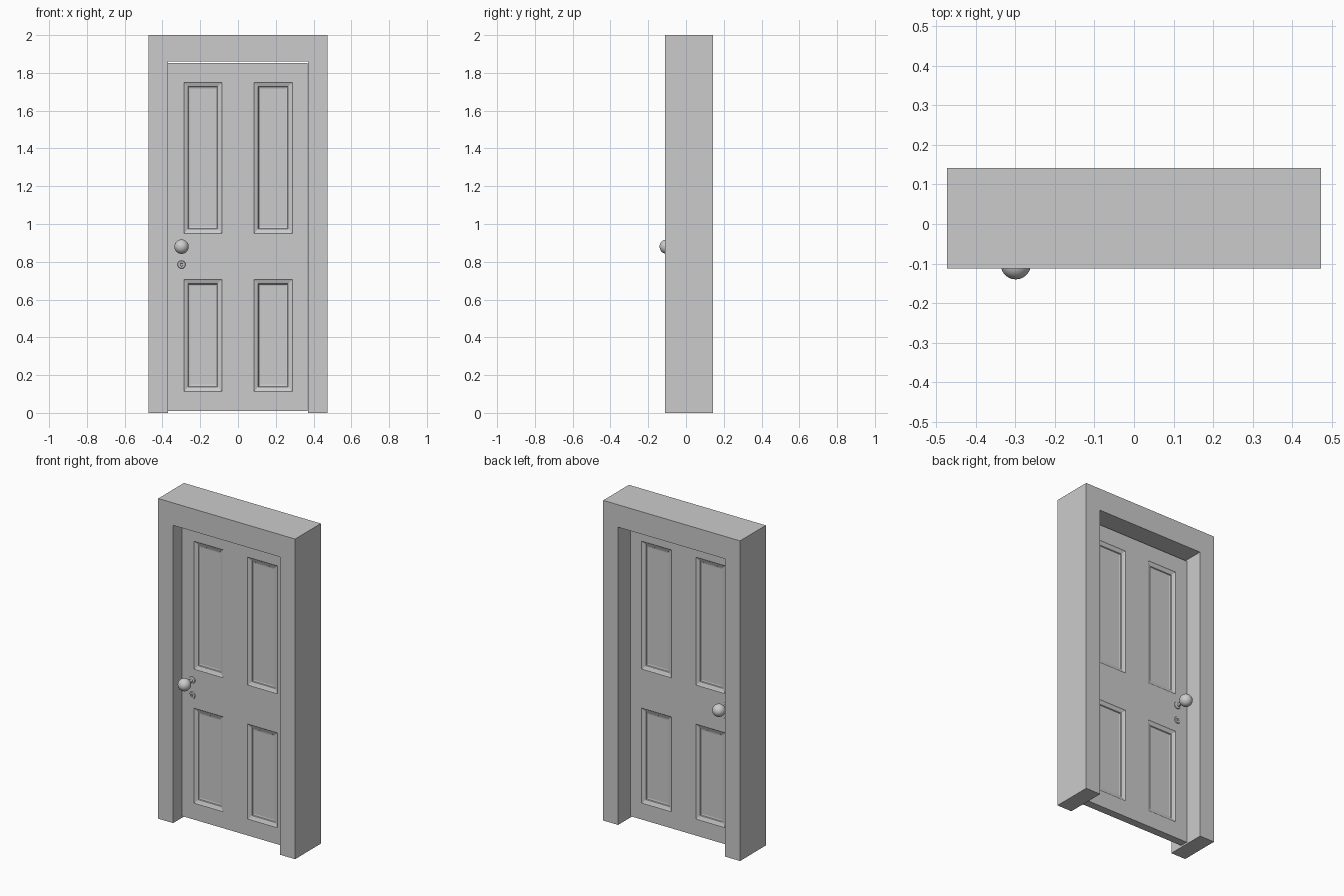
import bpy, bmesh, math
from mathutils import Matrix

if "Cube" in bpy.data.objects:
    bpy.data.objects.remove(bpy.data.objects["Cube"])


def make_object(name, bm):
    bmesh.ops.recalc_face_normals(bm, faces=bm.faces)
    mesh = bpy.data.meshes.new(name)
    bm.to_mesh(mesh)
    bm.free()
    obj = bpy.data.objects.new(name, mesh)
    bpy.context.collection.objects.link(obj)
    return obj


def mirror_y(obj, merge):
    mod = obj.modifiers.new("both_sides", 'MIRROR')
    mod.use_axis = (False, True, False)
    mod.use_mirror_merge = merge
    mod.merge_threshold = 0.0005


def lathe(name, profile, x, z, segments=32):
    """Spin (radius, y) points around an axis along y, mirrored to the back."""
    bm = bmesh.new()
    verts = [bm.verts.new((r, y, 0)) for r, y in profile]
    edges = [bm.edges.new(p) for p in zip(verts, verts[1:])]
    bmesh.ops.spin(bm, geom=verts + edges, cent=(0, 0, 0), axis=(0, 1, 0),
                   angle=math.tau, steps=segments)
    bmesh.ops.remove_doubles(bm, verts=bm.verts, dist=1e-5)
    bmesh.ops.translate(bm, verts=bm.verts, vec=(x, 0, z))
    obj = make_object(name, bm)
    bpy.context.view_layer.objects.active = obj
    obj.select_set(True)
    bpy.ops.object.shade_smooth_by_angle(angle=math.radians(35))
    obj.select_set(False)
    mirror_y(obj, False)
    return obj


# Door frame: U-shaped outline extruded through the wall depth
bm = bmesh.new()
outline = [(-.473, 0), (-.473, 2), (.473, 2), (.473, 0),
           (.37, 0), (.37, 1.86), (-.37, 1.86), (-.37, 0)]
face = bm.faces.new([bm.verts.new((x, -.112, z)) for x, z in outline])
ext = bmesh.ops.extrude_face_region(bm, geom=[face], use_keep_orig=True)
moved = [v for v in ext["geom"] if isinstance(v, bmesh.types.BMVert)]
bmesh.ops.translate(bm, verts=moved, vec=(0, .254, 0))
make_object("door_frame", bm)

# Door leaf: front grid with four recessed panels, mirrored to the back
T = .025
xs = [-.37, -.287, -.085, .084, .289, .367]
zs = [.011, .114, .707, .951, 1.75, 1.852]
bm = bmesh.new()
grid = [[bm.verts.new((x, -T, z)) for z in zs] for x in xs]
panels = []
for i in range(5):
    for k in range(5):
        f = bm.faces.new((grid[i][k], grid[i + 1][k],
                          grid[i + 1][k + 1], grid[i][k + 1]))
        if i in (1, 3) and k in (1, 3):
            panels.append(f)
border = [e for e in bm.edges if e.is_boundary]
rim = bmesh.ops.extrude_edge_only(bm, edges=border)
for v in rim["geom"]:
    if isinstance(v, bmesh.types.BMVert):
        v.co.y = 0
# stepped moulding around each panel
bm.normal_update()
for width, depth in ((.004, -.003), (.019, -.007), (.003, -.005), (.009, -.002)):
    bmesh.ops.inset_individual(bm, faces=panels, thickness=width, depth=depth,
                               use_even_offset=True)
mirror_y(make_object("door_leaf", bm), True)

# Knobs with rosette and stem, one on each side
KX, KZ, R, CY = -.299, .88, .038, -.102
ball = [(R * math.sin(a), CY - R * math.cos(a))
        for a in (math.radians(d) for d in range(0, 165, 10))]
lathe("knob", ball + [(.010, -.060), (.010, -.034), (.020, -.030), (.022, -.024)],
      KX, KZ)

# Lock cylinder below each knob, with a small keyway
LZ = .785
lathe("lock_plate", [(.007, -.026), (.009, -.030), (.019, -.030), (.022, -.024)], KX, LZ)
bm = bmesh.new()
bmesh.ops.create_cube(bm, size=1, matrix=Matrix.Translation((KX, -.026, LZ))
                      @ Matrix.Diagonal((.004, .005, .014, 1)))
mirror_y(make_object("keyway", bm), False)
